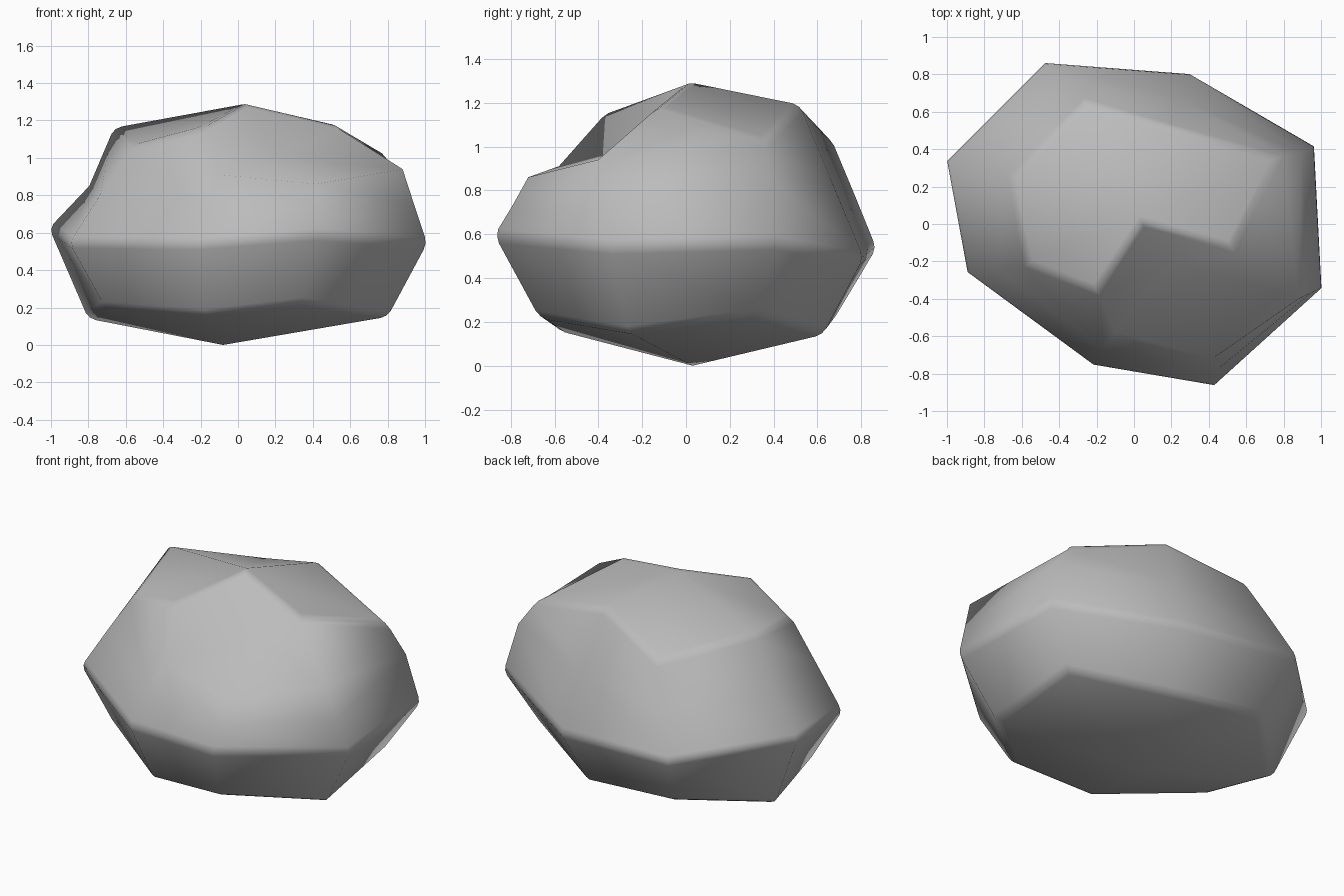
import bpy
import bmesh
from mathutils import Vector

# Remove the default object
default_cube = bpy.data.objects.get("Cube")
if default_cube:
    bpy.data.objects.remove(default_cube, do_unlink=True)


def make_material(name, colour):
    material = bpy.data.materials.new(name)
    material.use_nodes = True
    material.diffuse_color = colour
    shader = material.node_tree.nodes["Principled BSDF"]
    shader.inputs["Base Color"].default_value = colour
    shader.inputs["Roughness"].default_value = 0.9
    return material


stone_grey = make_material("stone grey", (0.5, 0.5, 0.5, 1))

# Widest outline of the boulder, and the height of the lower crease below each corner
waist = [(-1.01, .34, .62), (-.48, .87, .54), (.3, .81, .49), (.97, .42, .56),
         (1.01, -.34, .54), (.43, -.87, .59), (-.22, -.76, .54), (-.9, -.26, .55)]
crease_heights = [.14, .2, .14, .23, .15, .22, .16, .2]

# Corners of the crown and of the chipped ledge at the front
crown = {
    "peak": (.04, .01, 1.3),
    "right": (-.66, .26, 1.16),
    "back_right": (-.26, .66, 1.04),
    "back": (.2, .52, 1.19),
    "back_left": (.78, .36, 1.03),
    "left": (.52, -.13, 1.18),
    "front": (-.2, -.36, 1.16),
    "front_right": (-.57, -.22, 1.06),
    "ledge_inner": (.2, -.21, 1),
    "ledge_left": (.88, -.4, .94),
    "ledge_front": (.42, -.72, .86),
    "ledge_right": (-.1, -.58, .91),
}

# Crown and chip surfaces, listed by their corners
crown_faces = [
    "peak right back_right", "peak back_right back", "peak back back_left",
    "peak back_left left", "peak front front_right", "peak front_right right",
    "peak left ledge_inner", "peak ledge_inner front",
    "left ledge_left ledge_inner", "front ledge_inner ledge_right",
    "ledge_inner ledge_left ledge_front ledge_right",
    "back_left ledge_left left",
]

# Upper corner standing over each waist corner, in order
shoulder = ["right", "back_right", "back", "back_left",
            "ledge_left", "ledge_front", "ledge_right", "front_right"]

# Hollow and swelling of the flanks below some shoulders
flank_shift = {"right": (.04, -.02, -.04), "back_left": (.02, -.01, .06)}

# Outlines that are worn to a narrow chamfer
worn_outline = ["right", "back_right", "back", "back_left", "left", "peak",
                "front", "front_right", "right"]

bm = bmesh.new()
corner = {name: bm.verts.new(position) for name, position in crown.items()}
middle = [bm.verts.new(position) for position in waist]
lower = [bm.verts.new((x * .79, y * .77, height))
         for (x, y, z), height in zip(waist, crease_heights)]
flank = [bm.verts.new(vert.co.lerp(corner[name].co, 0.5)
                      + Vector(flank_shift.get(name, (0, 0, 0))))
         for vert, name in zip(middle, shoulder)]
base = bm.verts.new((-.08, .03, 0))

for face in crown_faces:
    bm.faces.new([corner[name] for name in face.split()])

# Sides and underside
count = len(middle)
for i in range(count):
    j = (i + 1) % count
    left_top, right_top = corner[shoulder[i]], corner[shoulder[j]]
    if shoulder[i] == "ledge_right":
        bm.faces.new([flank[i], corner["front"], left_top])
        left_top = corner["front"]
    bm.faces.new([flank[i], flank[j], right_top, left_top])
    bm.faces.new([middle[i], middle[j], flank[j], flank[i]])
    bm.faces.new([lower[i], lower[j], middle[j], middle[i]])
    bm.faces.new([base, lower[j], lower[i]])
bmesh.ops.recalc_face_normals(bm, faces=bm.faces)

# Chamfer the outlines; the edges between them stay soft
outlines = [middle + middle[:1], lower + lower[:1],
            [corner[name] for name in worn_outline]]
worn_edges = [bm.edges.get(pair) for ring in outlines
              for pair in zip(ring, ring[1:])]
bmesh.ops.bevel(bm, geom=worn_edges, offset=0.035, segments=2, profile=0.5,
                affect="EDGES", clamp_overlap=True)

mesh = bpy.data.meshes.new("boulder")
bm.to_mesh(mesh)
bm.free()
mesh.materials.append(stone_grey)
mesh.shade_smooth()

boulder = bpy.data.objects.new("boulder", mesh)
bpy.context.collection.objects.link(boulder)
